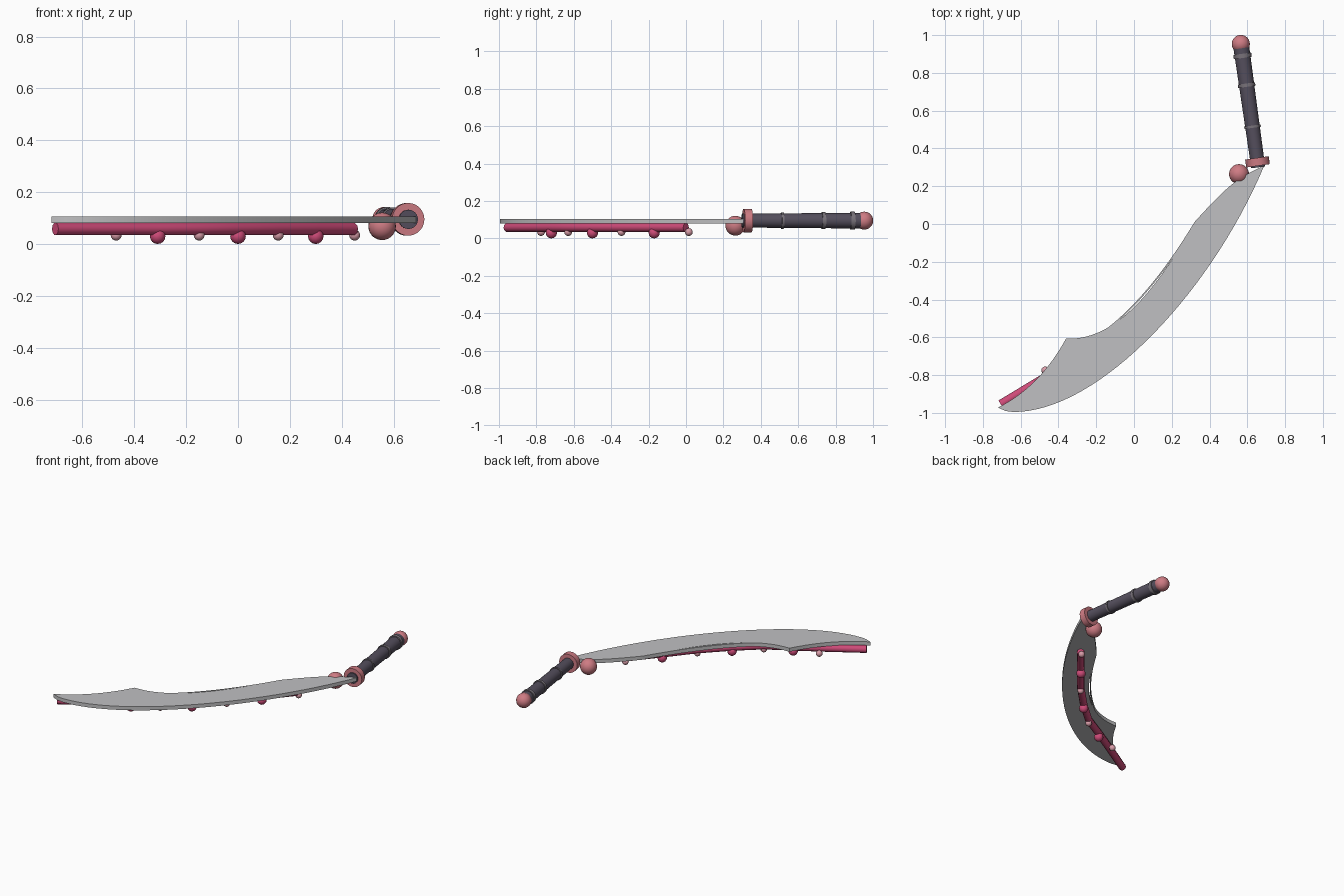
import bpy, bmesh, math
from mathutils import Vector
from mathutils.geometry import interpolate_bezier

if "Cube" in bpy.data.objects:
    bpy.data.objects.remove(bpy.data.objects["Cube"])


def material(name, rgb):
    m = bpy.data.materials.new(name)
    m.diffuse_color = (*rgb, 1)
    m.use_nodes = True
    m.node_tree.nodes["Principled BSDF"].inputs["Base Color"].default_value = m.diffuse_color
    return m


STEEL = material("steel grey", (0.53, 0.53, 0.54))
PINK = material("deep pink", (0.62, 0.07, 0.19))
SALMON = material("salmon", (0.62, 0.20, 0.23))
PALE = material("pale pink", (0.70, 0.34, 0.40))
GRIP = material("dark violet grey", (0.09, 0.078, 0.11))
BAND = material("mid grey", (0.19, 0.17, 0.195))


def finish(name, bm, mat, smooth=True):
    bmesh.ops.recalc_face_normals(bm, faces=bm.faces)
    me = bpy.data.meshes.new(name)
    bm.to_mesh(me)
    bm.free()
    me.materials.append(mat)
    ob = bpy.data.objects.new(name, me)
    bpy.context.collection.objects.link(ob)
    if smooth:
        bpy.ops.object.select_all(action='DESELECT')
        ob.select_set(True)
        bpy.context.view_layer.objects.active = ob
        bpy.ops.object.shade_smooth_by_angle(angle=math.radians(40))
    return ob


def bezier(a, b, c, d, n=16):
    pts = [Vector((*p, 0)) for p in (a, b, c, d)]
    return [(p.x, p.y) for p in interpolate_bezier(*pts, n)]


def plate(name, outline, z0, z1, mat):
    bm = bmesh.new()
    face = bm.faces.new([bm.verts.new((x, y, z0)) for x, y in outline])
    ext = bmesh.ops.extrude_face_region(bm, geom=[face])
    for v in ext['geom']:
        if isinstance(v, bmesh.types.BMVert):
            v.co.z = z1
    return finish(name, bm, mat)


def ball(name, center, r, mat, seg=16):
    bm = bmesh.new()
    bmesh.ops.create_uvsphere(bm, u_segments=seg, v_segments=seg // 2 + 2, radius=r)
    bmesh.ops.translate(bm, verts=bm.verts, vec=center)
    return finish(name, bm, mat)


def rod(name, a, b, r1, r2, mat, seg=24):
    a, b = Vector(a), Vector(b)
    bm = bmesh.new()
    bmesh.ops.create_cone(bm, cap_ends=True, segments=seg, radius1=r1, radius2=r2,
                          depth=(b - a).length)
    q = (b - a).to_track_quat('Z', 'Y').to_matrix()
    bmesh.ops.rotate(bm, verts=bm.verts, matrix=q)
    bmesh.ops.translate(bm, verts=bm.verts, vec=(a + b) / 2)
    return finish(name, bm, mat)


# Blade: curved cutting edge, spiked back
Z0, Z1 = 0.08, 0.105
outline = bezier((0.69, 0.31), (0.40, -0.38), (-0.20, -1.0), (-0.64, -0.995), 32)
outline += [(-0.68, -0.99), (-0.72, -0.972)]
outline += bezier((-0.72, -0.972), (-0.56, -0.89), (-0.45, -0.77), (-0.36, -0.607))[1:]
outline += bezier((-0.36, -0.607), (-0.09, -0.62), (0.13, -0.33), (0.32, 0.01), 24)[1:]
outline += bezier((0.32, 0.01), (0.42, 0.12), (0.51, 0.22), (0.61, 0.27))[1:]
plate("blade", outline, Z0, Z1, STEEL)

# Slim strip along the hollow of the blade's back
arc = bezier((0.32, 0.01), (0.20, -0.19), (0.04, -0.41), (-0.14, -0.55), 20)
inner = [(x + 0.006, y - 0.005) for x, y in reversed(arc)]
plate("back_strip", arc + inner, Z0, Z1, STEEL)

# Bent rod under the blade
beads = [(-0.47, -0.775), (-0.31, -0.72), (-0.15, -0.63), (0.0, -0.50),
         (0.155, -0.345), (0.30, -0.17), (0.45, 0.015)]
path = [(-0.705, -0.955), (-0.49, -0.825)] + beads[1:6] + [(0.445, 0.0)]
curve = bpy.data.curves.new("under_rod", 'CURVE')
curve.dimensions = '3D'
curve.bevel_depth = 0.024
curve.bevel_resolution = 3
curve.use_fill_caps = True
spline = curve.splines.new('POLY')
spline.points.add(len(path) - 1)
for p, (x, y) in zip(spline.points, path):
    p.co = (x, y, 0.058, 1)
curve.materials.append(PINK)
bpy.context.collection.objects.link(bpy.data.objects.new("under_rod", curve))

# Alternating beads under the rod
for i, (x, y) in enumerate(beads):
    if i % 2:
        ball("large_bead", (x, y, 0.03), 0.03, PINK, 12)
    else:
        ball("small_bead", (x, y, 0.034), 0.021, PALE, 12)

# Handle with bands, guard and pommel
HZ = 0.095
start, end = Vector((0.657, 0.305, HZ)), Vector((0.566, 0.95, HZ))


def along(y):
    return start.lerp(end, (y - start.y) / (end.y - start.y))


rod("handle", along(0.30), along(0.94), 0.037, 0.042, GRIP)
for y, r, w in ((0.515, 0.044, 0.012), (0.735, 0.046, 0.018), (0.89, 0.048, 0.022)):
    rod("handle_band", along(y - w / 2), along(y + w / 2), r, r, BAND)
rod("guard", along(0.308), along(0.350), 0.063, 0.063, SALMON, 32)
ball("pommel", along(0.953), 0.048, SALMON, 24)
ball("guard_ball", (0.556, 0.264, 0.068), 0.053, SALMON, 24)
